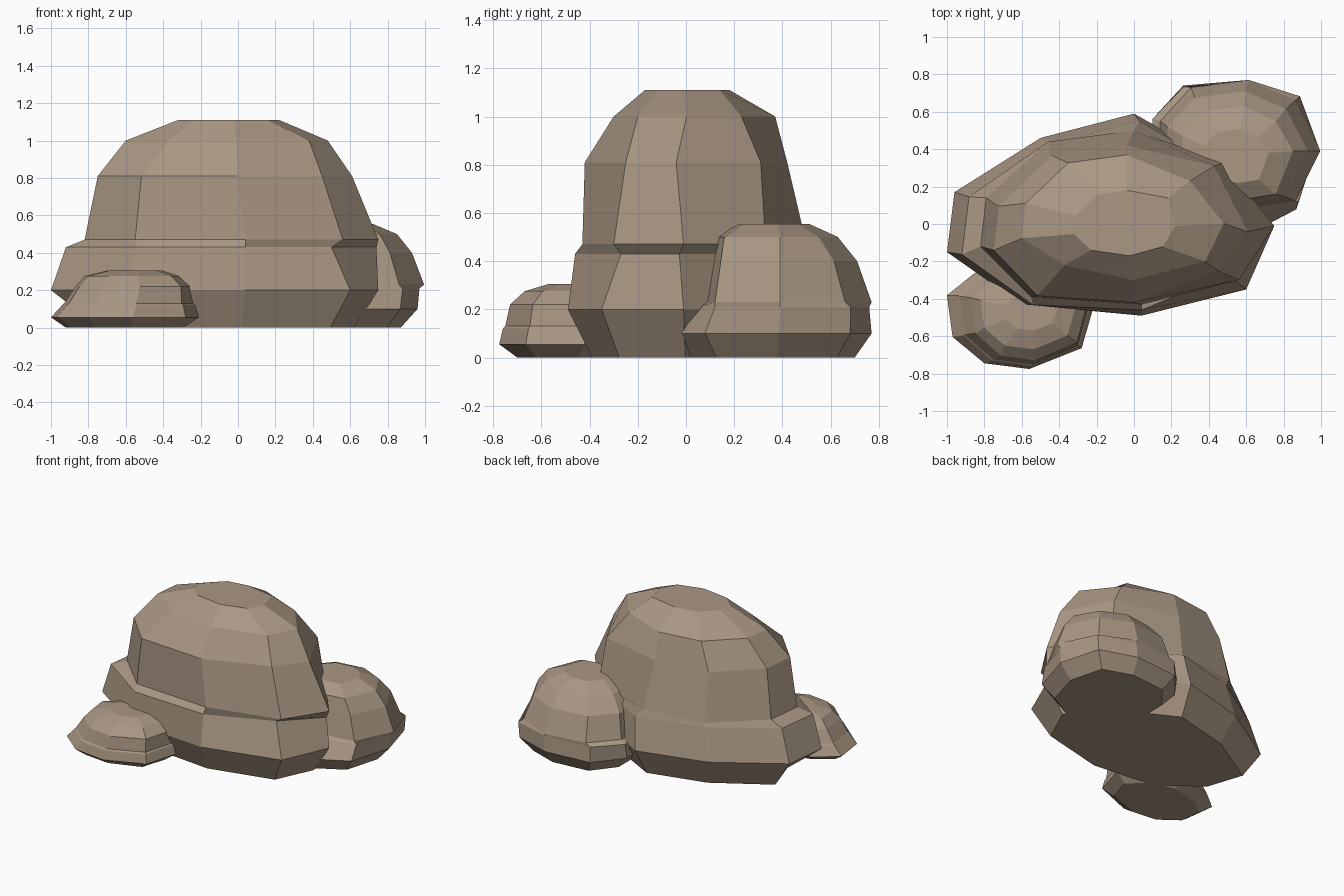
import bpy, bmesh

stone = bpy.data.materials.new("stone")
stone.diffuse_color = (0.40, 0.31, 0.23, 1)


def fit(outline, a, b, c, d):
    """Stretch an outline to the box x a..b, y c..d."""
    xs, ys = zip(*outline)
    x0, y0 = min(xs), min(ys)
    sx, sy = (b - a) / (max(xs) - x0), (d - c) / (max(ys) - y0)
    return [(a + (x - x0) * sx, c + (y - y0) * sy) for x, y in outline]


def boulder(name, lower, upper, split, rings, tweaks={}):
    """Loft rings (z, xmin, xmax, ymin, ymax); above split the upper outline is used."""
    bm = bmesh.new()
    loops = []
    for r, (z, *box) in enumerate(rings):
        pts = fit(lower if z < split else upper, *box)
        pts = [tweaks.get((r, i), p) for i, p in enumerate(pts)]
        loops.append([bm.verts.new((x, y, z)) for x, y in pts])
    n = len(lower)
    for lo, hi in zip(loops, loops[1:]):
        for i in range(n):
            j = (i + 1) % n
            bm.faces.new((lo[i], lo[j], hi[j], hi[i]))
    bm.faces.new(loops[0])
    bm.faces.new(loops[-1])
    bmesh.ops.recalc_face_normals(bm, faces=bm.faces)
    mesh = bpy.data.meshes.new(name)
    bm.to_mesh(mesh)
    bm.free()
    mesh.materials.append(stone)
    ob = bpy.data.objects.new(name, mesh)
    bpy.context.collection.objects.link(ob)


# Large central boulder, ledge on the left and a notch at the front right
boulder("main_boulder",
        [(-1, -.15), (-.96, .17), (-.5, .46), (0, .59), (.48, .32),
         (.75, -.01), (.6, -.35), (.04, -.49), (-.6, -.43)],
        [(-.82, -.12), (-.79, .14), (-.46, .44), (0, .5), (.48, .33),
         (.75, -.01), (.56, -.30), (.04, -.43), (-.55, -.39)],
        .45,
        [(0, -.86, .62, -.39, .48),
         (.2, -1, .75, -.49, .59),
         (.43, -.92, .74, -.49, .55),
         (.47, -.82, .75, -.43, .50),
         (.81, -.75, .61, -.42, .42),
         (1.0, -.60, .48, -.30, .37),
         (1.11, -.32, .22, -.17, .18)],
        {(0, 0): (-.74, -.12), (0, 8): (-.46, -.34), (2, 6): (.50, -.27),
         (2, 7): (.04, -.46), (4, 4): (.43, .31), (4, 6): (.45, -.25),
         (5, 4): (.30, .23), (5, 6): (.38, -.20), (5, 8): (-.37, -.22),
         (6, 4): (.18, .14), (6, 8): (-.23, -.14)})

# Medium boulder behind on the right
boulder("back_boulder",
        [(.96, .39), (.88, .69), (.62, .78), (.28, .75), (.12, .55),
         (.12, .28), (.32, .02), (.63, -.05), (.87, .08)],
        [(.99, .39), (.86, .66), (.62, .77), (.32, .73), (.16, .55),
         (.16, .30), (.34, .12), (.60, .08), (.86, .12)],
        .22,
        [(0, .19, .87, .02, .70),
         (.1, .10, .96, -.05, .77),
         (.21, .10, .97, .05, .76),
         (.23, .14, .995, .08, .77),
         (.4, .18, .93, .11, .71),
         (.5, .26, .85, .13, .63),
         (.555, .38, .72, .22, .51)],
        {(2, 0): (.97, .39), (2, 8): (.88, .12), (4, 0): (.93, .39),
         (5, 0): (.85, .39), (6, 0): (.72, .38)})

# Small flat boulder at the front left
small = [(-1, -.38), (-.97, -.6), (-.8, -.74), (-.56, -.77), (-.28, -.66),
         (-.21, -.42), (-.36, -.26), (-.6, -.19), (-.85, -.26)]
boulder("front_boulder", small, small, 1,
        [(0, -.92, -.29, -.70, -.28),
         (.055, -1, -.21, -.775, -.19),
         (.12, -.94, -.23, -.76, -.20),
         (.13, -.93, -.24, -.75, -.21),
         (.22, -.87, -.25, -.73, -.23),
         (.275, -.82, -.31, -.67, -.28),
         (.305, -.70, -.41, -.57, -.37)])
